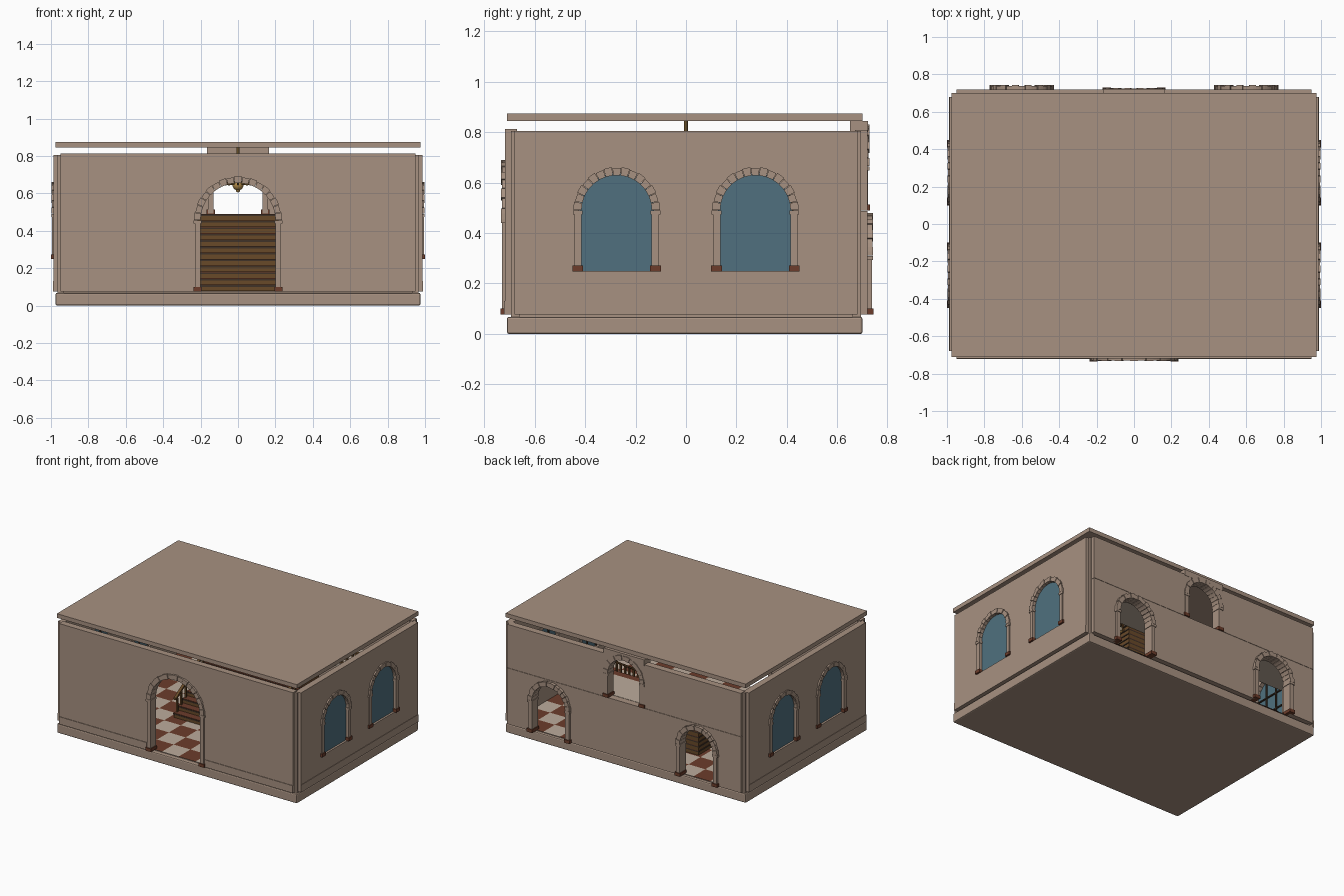
import bpy, bmesh, math
from mathutils import Vector, Matrix

if "Cube" in bpy.data.objects:
    bpy.data.objects.remove(bpy.data.objects["Cube"])

def material(name, rgb):
    m = bpy.data.materials.new(name)
    m.diffuse_color = (*rgb, 1)
    m.use_nodes = True
    m.node_tree.nodes["Principled BSDF"].inputs["Base Color"].default_value = m.diffuse_color
    return m

STONE = material("tan stone", (0.39, 0.285, 0.22))
GLASS = material("blue glass", (0.08, 0.163, 0.21))
BROWN = material("red brown", (0.15, 0.046, 0.024))
WOOD = material("stair wood", (0.14, 0.068, 0.022))
DARK = material("dark wood", (0.05, 0.032, 0.02))
PALE = material("pale tile", (0.50, 0.41, 0.33))
GOLD = material("gold", (0.45, 0.26, 0.07))
CREAM = material("cream", (0.75, 0.66, 0.5))

# A side maps (along, up, outward) to world space
SIDES = {
    "front": lambda u, v, w: (u, -w, v),
    "back": lambda u, v, w: (u, w, v),
    "right": lambda u, v, w: (w, u, v),
    "left": lambda u, v, w: (-w, u, v),
}

def finish(bm, name, mats, bevel=0):
    bmesh.ops.recalc_face_normals(bm, faces=bm.faces)
    me = bpy.data.meshes.new(name)
    bm.to_mesh(me)
    bm.free()
    ob = bpy.data.objects.new(name, me)
    bpy.context.collection.objects.link(ob)
    for m in mats:
        me.materials.append(m)
    if bevel:
        b = ob.modifiers.new("bevel", "BEVEL")
        b.width, b.segments = bevel, 2
    return ob

def add_prism(bm, side, outline, w0, w1, mat=0):
    f = SIDES[side]
    a = [bm.verts.new(f(u, v, w0)) for u, v in outline]
    b = [bm.verts.new(f(u, v, w1)) for u, v in outline]
    faces = [bm.faces.new(a), bm.faces.new(b[::-1])]
    for i in range(len(a)):
        j = (i + 1) % len(a)
        faces.append(bm.faces.new((a[i], b[i], b[j], a[j])))
    for fc in faces:
        fc.material_index = mat

def rect(u0, u1, v0, v1):
    return [(u0, v0), (u1, v0), (u1, v1), (u0, v1)]

def add_box(bm, x0, x1, y0, y1, z0, z1, mat=0):
    add_prism(bm, "back", rect(x0, x1, z0, z1), y0, y1, mat)

def box(name, mat, x0, x1, y0, y1, z0, z1, bevel=0):
    bm = bmesh.new()
    add_box(bm, x0, x1, y0, y1, z0, z1)
    return finish(bm, name, [mat], bevel)

def arch(c, r, bottom, spring, n=20):
    pts = [(c + r * math.cos(math.pi * i / n), spring + r * math.sin(math.pi * i / n))
           for i in range(n, -1, -1)]
    return [(c - r, bottom)] + pts + [(c + r, bottom)]

def arched_wall(name, side, u0, u1, v0, v1, w0, w1, openings):
    """Wall panel whose arched openings rise from its bottom edge."""
    pts = [(u0, v0)]
    for c, r, spring in openings:
        pts += arch(c, r, v0, spring)
    pts += [(u1, v0), (u1, v1), (u0, v1)]
    bm = bmesh.new()
    add_prism(bm, side, pts, w0, w1)
    finish(bm, name, [STONE])

def arch_trim(name, side, c, r, width, bottom, spring, w0, w1, stones=15):
    """Wedge stones round the arch, pilasters, capitals and brown bases."""
    bm = bmesh.new()
    for i in range(stones):
        a0, a1 = (math.pi * (i + k) / stones for k in (0.03, 0.97))
        ro = r + width * (1.0 if i % 2 == 0 else 0.9)
        pts = [(c + q * math.cos(a), spring + q * math.sin(a))
               for q, a in ((r, a0), (ro, a0), (ro, (a0 + a1) / 2), (ro, a1),
                            (r, a1), (r, (a0 + a1) / 2))]
        add_prism(bm, side, pts, w0, w1 - (0.003 if i % 2 else 0))
    for s in (-1, 1):
        def post(a, b, v0, v1, out, mat=0):
            u = sorted((c + s * (r + a), c + s * (r + b)))
            add_prism(bm, side, rect(*u, v0, v1), w0, w1 + out, mat)
        post(0, width * 0.85, bottom, spring, -0.004)
        post(-0.004, width * 1.05, spring - 0.016, spring, 0)
        post(-0.006, width * 1.1, bottom - 0.002, bottom + 0.022, 0.002, 1)
    finish(bm, name, [STONE, BROWN])

# Base and roof slabs
box("base_slab", STONE, -0.975, 0.975, -0.71, 0.70, 0, 0.068, 0.008)
box("roof_slab", STONE, -0.975, 0.975, -0.71, 0.70, 0.845, 0.875)

# Checkered floor
bm = bmesh.new()
bmesh.ops.create_grid(bm, x_segments=14, y_segments=10, size=1,
                      matrix=Matrix.Translation((0, 0, 0.078)) @ Matrix.Diagonal((0.95, 0.69, 1, 1)))
for f in bm.faces:
    p = f.calc_center_median()
    f.material_index = (int((p.x + 0.95) / 1.9 * 14) + int((p.y + 0.69) / 1.38 * 10)) % 2
finish(bm, "checkered_floor", [PALE, BROWN])
box("floor_bed", STONE, -0.94, 0.94, -0.68, 0.68, 0.066, 0.076)

# Corner posts
for sx in (-1, 1):
    for sy in (-1, 1):
        xs, ys = sorted((sx * 0.93, sx * 0.965)), sorted((sy * 0.66, sy * 0.695))
        box("corner_post", STONE, *xs, *ys, 0.068, 0.805)

# Front wall with its large doorway
arched_wall("front_wall", "front", -0.95, 0.95, 0.076, 0.812, 0.67, 0.718, [(0, 0.215, 0.455)])
arch_trim("front_door_trim", "front", 0, 0.20, 0.035, 0.078, 0.455, 0.665, 0.733, 17)
for s in (-1, 1):
    u = sorted((s * 0.236, s * 0.95))
    bm = bmesh.new()
    add_prism(bm, "front", rect(*u, 0.076, 0.13), 0.70, 0.722)
    finish(bm, "front_skirting", [STONE])

# Back wall in two storeys
arched_wall("back_wall_lower", "back", -0.95, 0.95, 0.076, 0.488, 0.67, 0.72,
            [(-0.6, 0.15, 0.31), (0.6, 0.15, 0.31)])
arched_wall("back_wall_upper", "back", -0.95, 0.95, 0.49, 0.808, 0.67, 0.72, [(0, 0.137, 0.665)])
bm = bmesh.new()
pts = [(-0.165, 0.80), (-0.05, 0.80), (0.05, 0.80), (0.165, 0.80), (0.165, 0.845), (-0.165, 0.845)]
add_prism(bm, "back", pts, 0.65, 0.722)
finish(bm, "arch_head_block", [STONE])
for s in (-1, 1):
    arch_trim("back_door_trim", "back", s * 0.6, 0.135, 0.035, 0.078, 0.31, 0.665, 0.742)
arch_trim("balcony_door_trim", "back", 0, 0.13, 0.036, 0.492, 0.665, 0.655, 0.727)

# Side walls with arched windows
for side in ("left", "right"):
    bm = bmesh.new()
    add_prism(bm, side, rect(-0.68, 0.68, 0.076, 0.13), 0.94, 0.990)
    add_prism(bm, side, rect(-0.68, 0.68, 0.13, 0.25), 0.94, 0.987)
    finish(bm, side + "_wall_base", [STONE])
    arched_wall(side + "_wall", side, -0.68, 0.68, 0.25, 0.805, 0.94, 0.987,
                [(-0.275, 0.15, 0.49), (0.275, 0.15, 0.49)])
    for c in (-0.275, 0.275):
        arch_trim("window_trim", side, c, 0.139, 0.033, 0.25, 0.49, 0.935, 0.998)
        bm = bmesh.new()
        add_prism(bm, side, arch(c, 0.148, 0.25, 0.49), 0.965, 0.972)
        # Glazing bars on the room side
        for u in (-0.05, 0.05):
            add_prism(bm, side, rect(c + u - 0.004, c + u + 0.004, 0.25, 0.61), 0.955, 0.965, 1)
        for v in (0.37, 0.49):
            add_prism(bm, side, rect(c - 0.139, c + 0.139, v - 0.004, v + 0.004), 0.955, 0.965, 1)
        finish(bm, "window_pane", [GLASS, DARK])

# Grand staircase: wood risers, dark nosings, red brown treads
bm = bmesh.new()
STEPS, Y0, Y1, TOP = 12, -0.2, 0.4, 0.49
rise, run = (TOP - 0.078) / STEPS, (Y1 - Y0) / STEPS
for i in range(STEPS):
    z, y = 0.078 + i * rise, Y0 + i * run
    add_box(bm, -0.38, 0.38, y, Y1, z, z + rise * 0.65, 0)
    add_box(bm, -0.385, 0.385, y - 0.006, Y1, z + rise * 0.65, z + rise * 0.9, 1)
    add_box(bm, -0.38, 0.38, y - 0.004, Y1, z + rise * 0.9, z + rise, 2)
finish(bm, "staircase", [WOOD, DARK, BROWN])

# Balcony and railings
box("balcony_floor", PALE, -0.94, 0.94, 0.4, 0.67, 0.465, 0.49)
bm = bmesh.new()
for s in (-1, 1):
    xs = sorted((s * 0.39, s * 0.94))
    add_box(bm, *xs, 0.405, 0.43, 0.585, 0.60)
    add_box(bm, *xs, 0.408, 0.427, 0.49, 0.50)
    for i in range(12):
        x = s * (0.405 + i * 0.047)
        add_box(bm, x - 0.007, x + 0.007, 0.41, 0.424, 0.5, 0.585)
    # Sloping stair handrail with one baluster per step
    def rail(z):
        return [(Y0, 0.078 + rise + z), (Y1, TOP + z), (Y1, TOP + z + 0.015), (Y0, 0.093 + rise + z)]
    w = sorted((s * 0.362, s * 0.382))
    add_prism(bm, "right", rail(0.095), *w)
    for i in range(STEPS):
        y, z = Y0 + (i + 0.5) * run, 0.078 + (i + 1) * rise
        add_box(bm, s * 0.372 - 0.006, s * 0.372 + 0.006, y - 0.006, y + 0.006, z, z + 0.10)
finish(bm, "railings", [WOOD])

# Chandelier
def add_ball(bm, p, r, mat):
    res = bmesh.ops.create_uvsphere(bm, u_segments=12, v_segments=8, radius=r,
                                    matrix=Matrix.Translation(p))
    for f in {f for v in res["verts"] for f in v.link_faces}:
        f.material_index = mat

def add_rod(bm, a, b, r, mat):
    a, b = Vector(a), Vector(b)
    d = b - a
    m = Matrix.Translation((a + b) / 2) @ d.to_track_quat("Z", "Y").to_matrix().to_4x4()
    res = bmesh.ops.create_cone(bm, cap_ends=True, segments=8, radius1=r, radius2=r,
                                depth=d.length, matrix=m)
    for f in {f for v in res["verts"] for f in v.link_faces}:
        f.material_index = mat

bm = bmesh.new()
add_rod(bm, (0, 0, 0.64), (0, 0, 0.845), 0.007, 0)
add_ball(bm, (0, 0, 0.645), 0.03, 0)
add_ball(bm, (0, 0, 0.617), 0.012, 0)
for i in range(8):
    a = math.tau * i / 8
    d = Vector((math.cos(a), math.sin(a), 0))
    h = lambda r, z: d * r + Vector((0, 0, z))
    add_rod(bm, h(0.02, 0.655), h(0.07, 0.648), 0.006, 0)
    add_rod(bm, h(0.07, 0.648), h(0.115, 0.675), 0.006, 0)
    add_rod(bm, h(0.115, 0.675), h(0.115, 0.705), 0.010, 0)
    add_ball(bm, h(0.115, 0.72), 0.017, 1)
lamp = finish(bm, "chandelier", [GOLD, CREAM])
bpy.context.view_layer.objects.active = lamp
lamp.select_set(True)
bpy.ops.object.shade_smooth_by_angle()
